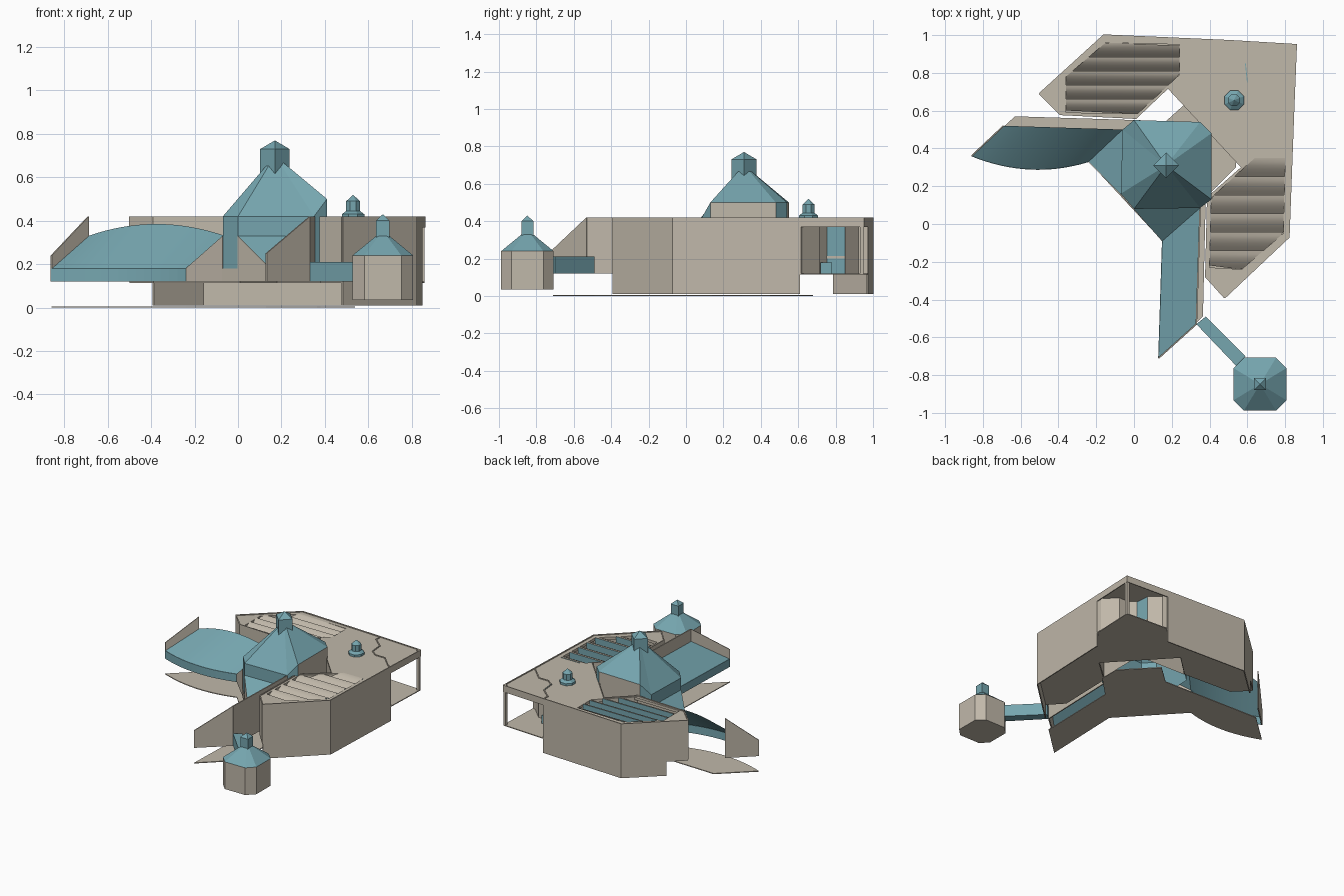
import bpy, bmesh, math
from mathutils import Vector

cube = bpy.data.objects.get("Cube")
if cube:
    bpy.data.objects.remove(cube, do_unlink=True)


def material(name, rgb):
    m = bpy.data.materials.new(name)
    m.use_nodes = True
    m.diffuse_color = (*rgb, 1)
    m.node_tree.nodes["Principled BSDF"].inputs["Base Color"].default_value = (*rgb, 1)
    return m


STONE = material("warm_stone", (0.53, 0.48, 0.40))
TEAL = material("teal_metal", (0.18, 0.38, 0.43))


def finish(name, bm, mats, smooth=False, thick=0, offset=0):
    """Turn a bmesh into a named object."""
    me = bpy.data.meshes.new(name)
    bm.to_mesh(me)
    bm.free()
    ob = bpy.data.objects.new(name, me)
    bpy.context.collection.objects.link(ob)
    for m in mats:
        me.materials.append(m)
    if thick:
        mod = ob.modifiers.new("thickness", "SOLIDIFY")
        mod.thickness, mod.offset = thick, offset
    if smooth:
        bpy.ops.object.select_all(action="DESELECT")
        ob.select_set(True)
        bpy.context.view_layer.objects.active = ob
        bpy.ops.object.shade_smooth_by_angle(angle=math.radians(35))
    return ob


def mesh(name, verts, faces, mats, index=None, **kw):
    bm = bmesh.new()
    vs = [bm.verts.new(v) for v in verts]
    for k, f in enumerate(faces):
        face = bm.faces.new([vs[i] for i in f])
        face.material_index = index[k] if index else 0
    bmesh.ops.recalc_face_normals(bm, faces=bm.faces)
    return finish(name, bm, mats, **kw)


def wall(name, path, low, high, mat, thick=0.008):
    """Upright ribbon along a plan path; high may vary per point."""
    n = len(path)
    tops = high if isinstance(high, list) else [high] * n
    verts = [(x, y, low) for x, y in path] + [(x, y, z) for (x, y), z in zip(path, tops)]
    faces = [(i, i + 1, n + i + 1, n + i) for i in range(n - 1)]
    return mesh(name, verts, faces, [mat], thick=thick)


def prism(name, path, low, high, mat):
    n = len(path)
    verts = [(x, y, z) for z in (low, high) for x, y in path]
    faces = [tuple(range(n)), tuple(range(n, 2 * n))]
    faces += [(i, (i + 1) % n, n + (i + 1) % n, n + i) for i in range(n)]
    return mesh(name, verts, faces, [mat])


def slab(name, outer, holes, z, thick, mat):
    """Flat sheet with holes, thickened downward."""
    bm = bmesh.new()
    for loop in [outer] + holes:
        vs = [bm.verts.new((x, y, z)) for x, y in loop]
        for i, v in enumerate(vs):
            bm.edges.new((v, vs[i - 1]))
    bmesh.ops.triangle_fill(bm, edges=bm.edges[:], use_beauty=True)
    bm.normal_update()
    bmesh.ops.reverse_faces(bm, faces=[f for f in bm.faces if f.normal.z < 0])
    bmesh.ops.dissolve_limit(bm, angle_limit=0.01, verts=bm.verts[:], edges=bm.edges[:])
    return finish(name, bm, [mat], thick=thick, offset=-1)


def lathe(name, centre, profile, sides, turn, mat):
    """Faceted tower piece from (radius, height) pairs, ending in a point."""
    verts = []
    for r, z in profile[:-1]:
        for k in range(sides):
            a = turn + math.tau * k / sides
            verts.append((centre[0] + r * math.cos(a), centre[1] + r * math.sin(a), z))
    rows = len(profile) - 1
    faces = [(j * sides + k, j * sides + (k + 1) % sides,
              (j + 1) * sides + (k + 1) % sides, (j + 1) * sides + k)
             for j in range(rows - 1) for k in range(sides)]
    verts.append((*centre, profile[-1][1]))
    last = (rows - 1) * sides
    faces += [(last + k, last + (k + 1) % sides, len(verts) - 1) for k in range(sides)]
    return mesh(name, verts, faces, [mat])


GROUND, FLOOR, ROOF = 0.01, 0.12, 0.42

# Plan of the L-shaped main building
left_tip, left_corner, left_step = (-0.5, 0.69), (-0.16, 1.0), (-0.39, 0.79)
porch_back, porch_corner, porch_side = (0.51, 0.97), (0.86, 0.95), (0.845, 0.61)
right_corner, right_tip = (0.82, -0.07), (0.48, -0.39)
inner = [right_tip, (0.38, -0.28), (0.39, 0.14), (0.57, 0.30), (0.18, 0.72),
         (0.01, 0.56), (-0.39, 0.58), left_tip]
plan = inner + [left_corner, porch_back, porch_corner, porch_side, right_corner]

wall("back_outer_wall", [left_step, left_corner, porch_back], GROUND, ROOF, STONE)
wall("side_outer_wall", [porch_side, right_corner, right_tip], GROUND, ROOF, STONE)
wall("raised_tip_wall", [left_tip, left_step], FLOOR, ROOF, STONE)
wall("inner_walls", inner, FLOOR, ROOF, STONE)
slab("building_floor", plan, [], FLOOR, 0.006, STONE)

# Roof with two skylight openings
left_light = [(-0.36, 0.59), (-0.36, 0.78), (-0.15, 0.96), (0.24, 0.95), (0.24, 0.79), (0.02, 0.585)]
right_light = [(0.64, 0.35), (0.80, 0.35), (0.79, -0.05), (0.57, -0.24), (0.40, -0.23), (0.41, 0.14)]
slab("main_roof", plan, [left_light, right_light], 0.414, 0.02, STONE)


def span(poly, y):
    """Left and right limits of a convex outline at a given y."""
    xs = []
    for a, b in zip(poly, poly[1:] + poly[:1]):
        if a[1] != b[1] and min(a[1], b[1]) <= y <= max(a[1], b[1]):
            xs.append(a[0] + (b[0] - a[0]) * (y - a[1]) / (b[1] - a[1]))
    return min(xs), max(xs)


# Sawtooth skylights: curved stone shells with upright glazing at the back
def sawtooth(name, poly, teeth, steps=5):
    y0, y1 = min(p[1] for p in poly) + 0.001, max(p[1] for p in poly) - 0.001
    pitch = (y1 - y0) / teeth
    verts, faces, index = [], [], []
    for t in range(teeth):
        base = len(verts)
        for s in range(steps + 1):
            y = y0 + pitch * (t + s / steps)
            a, b = span(poly, y)
            z = 0.36 + 0.057 * math.sin(math.pi / 2 * s / steps)
            verts += [(a, y, z), (b, y, z)]
        for s in range(steps):
            k = base + 2 * s
            faces.append((k, k + 1, k + 3, k + 2))
            index.append(0)
        verts += [(a, y, 0.36), (b, y, 0.36)]
        k = base + 2 * steps
        faces.append((k, k + 1, k + 3, k + 2))
        index.append(1)
    mesh(name, verts, faces, [STONE, TEAL], index, smooth=True)


sawtooth("left_skylight", left_light, 5)
sawtooth("right_skylight", right_light, 6)

# Corner porch: fascia, post, stepped screen wall and glazing
wall("porch_fascia", [porch_back, porch_corner, porch_side], 0.37, ROOF, STONE)
x, y = porch_corner
prism("porch_post", [(x - 0.02, y - 0.02), (x, y - 0.02), (x, y), (x - 0.02, y)], FLOOR, ROOF, STONE)
screen = [porch_back, (0.51, 0.92), (0.59, 0.85), (0.60, 0.75), (0.65, 0.71), (0.73, 0.71),
          (0.82, 0.62), porch_side]
wall("porch_screen_back", screen[:3], FLOOR, ROOF, STONE)
wall("porch_screen_side", screen[3:], FLOOR, ROOF, STONE)
wall("porch_glazing", screen[2:4], FLOOR, ROOF, TEAL, 0.004)
wall("glazing_rail", screen[2:4], 0.2, 0.215, STONE, 0.014)
wall("roof_step", screen, 0.4, ROOF, STONE)
prism("porch_bench", [(0.62, 0.72), (0.66, 0.72), (0.66, 0.78), (0.62, 0.78)], FLOOR, 0.18, TEAL)

# Central pavilion: chamfered walls under a faceted roof
eaves = [(-0.07, 0.16, ROOF), (0, 0.08, ROOF), (0.35, 0.085, ROOF), (0.41, 0.13, 0.5),
         (0.41, 0.48, 0.5), (0.35, 0.54, 0.5), (0, 0.55, 0.5), (-0.06, 0.5, ROOF)]
peak = (0.17, 0.31)
n = len(eaves)
ring = range(n)
mesh("pavilion", [(a, b, FLOOR) for a, b, c in eaves] + eaves + [(*peak, 0.7)],
     [(i, (i + 1) % n, n + (i + 1) % n, n + i) for i in ring]
     + [(n + i, n + (i + 1) % n, 2 * n) for i in ring],
     [TEAL, STONE], [1 if i in (3, 5) else 0 for i in ring] + [0] * n)
lathe("pavilion_lantern", peak, [(0.068, 0.55), (0.068, 0.73), (0, 0.77)], 4, 0, TEAL)

# Left arm: bowed shed roof with fascia
STEPS = 16
front, back = [], []
for k in range(STEPS + 1):
    t = k / STEPS
    bow = 0.055 * 4 * t * (1 - t)
    front.append((-0.86 + 0.62 * t, 0.36 - 0.03 * t - bow))
    back.append((-0.69 + 0.63 * t, 0.52 - 0.02 * t, 0.33 + bow))
m = STEPS + 1
mesh("left_arm_roof", [(*p, 0.18) for p in front] + back,
     [(i, i + 1, m + i + 1, m + i) for i in range(STEPS)], [TEAL], smooth=True)
wall("left_arm_fascia", front, FLOOR, 0.18, TEAL, 0.004)
wall("left_arm_end", [front[0], back[0][:2]], FLOOR, [0.24, ROOF], STONE)

# Right arm: straight shed roof with fascia and tall rear wall
arm_tip, arm_root, rear_tip, rear_root = (0.13, -0.71), (0.15, -0.09), (0.33, -0.53), (0.35, 0.085)
mesh("right_arm_roof", [(*arm_tip, 0.18), (*arm_root, 0.18), (*rear_root, 0.33), (*rear_tip, 0.33)],
     [(0, 1, 2, 3)], [TEAL])
wall("right_arm_fascia", [arm_tip, arm_root], FLOOR, 0.18, TEAL, 0.004)
wall("right_arm_end", [arm_tip, rear_tip], FLOOR, [0.25, ROOF], STONE)
wall("right_arm_rear_wall", [rear_tip, rear_root], FLOOR, ROOF, STONE)

# Sloped infill roofs and front walls where the arms meet the pavilion
left_low, a, b, h = front[-1], eaves[0][:2], eaves[1][:2], eaves[-1][:2]
mesh("left_infill_roof", [(*left_low, 0.18), (*h, 0.33), (*a, 0.33)], [(0, 1, 2)], [TEAL])
mesh("right_infill_roof", [(*arm_root, 0.18), (*rear_root, 0.33), (*b, 0.33)], [(0, 1, 2)], [TEAL])
wall("left_front_wall", [left_low, a], FLOOR, [0.18, 0.33], STONE, 0.004)
wall("right_front_wall", [b, arm_root], FLOOR, [0.33, 0.18], STONE, 0.004)
wall("entrance_door", [a, b], FLOOR, 0.18, STONE, 0.009)

# Thin ground terrace
terrace = front + [arm_root, arm_tip, (0.365, -0.49), (0.38, 0.14), (0.54, 0.3), (0.54, 0.45),
                   (0.32, 0.68), (0.17, 0.545), (-0.63, 0.57)]
slab("ground_terrace", terrace, [], 0.006, 0.006, STONE)

# Covered walkway and detached tower
prism("walkway", [rear_tip, (0.38, -0.49), (0.59, -0.70), (0.54, -0.75)], FLOOR, 0.21, TEAL)
tower = (0.667, -0.848)
octagon = [(tower[0] + sx * dx, tower[1] + sy * dy) for sx, sy, dx, dy in
           [(1, 1, .14, .085), (1, 1, .085, .14), (-1, 1, .085, .14), (-1, 1, .14, .085),
            (-1, -1, .14, .085), (-1, -1, .085, .14), (1, -1, .085, .14), (1, -1, .14, .085)]]
prism("tower_body", octagon, 0.035, 0.24, STONE)
mesh("tower_roof", [(*p, 0.24) for p in octagon] + [(*tower, 0.355)],
     [(i, (i + 1) % 8, 8) for i in range(8)], [TEAL])
lathe("tower_lantern", tower, [(0.045, 0.3), (0.045, 0.4), (0, 0.43)], 4, math.pi / 4, TEAL)

# Small rooftop lantern
lathe("roof_lantern", (0.53, 0.655), [(0.056, 0.41), (0.056, 0.43), (0.034, 0.445), (0.034, 0.49),
                                      (0, 0.52)], 8, math.pi / 8, TEAL)
